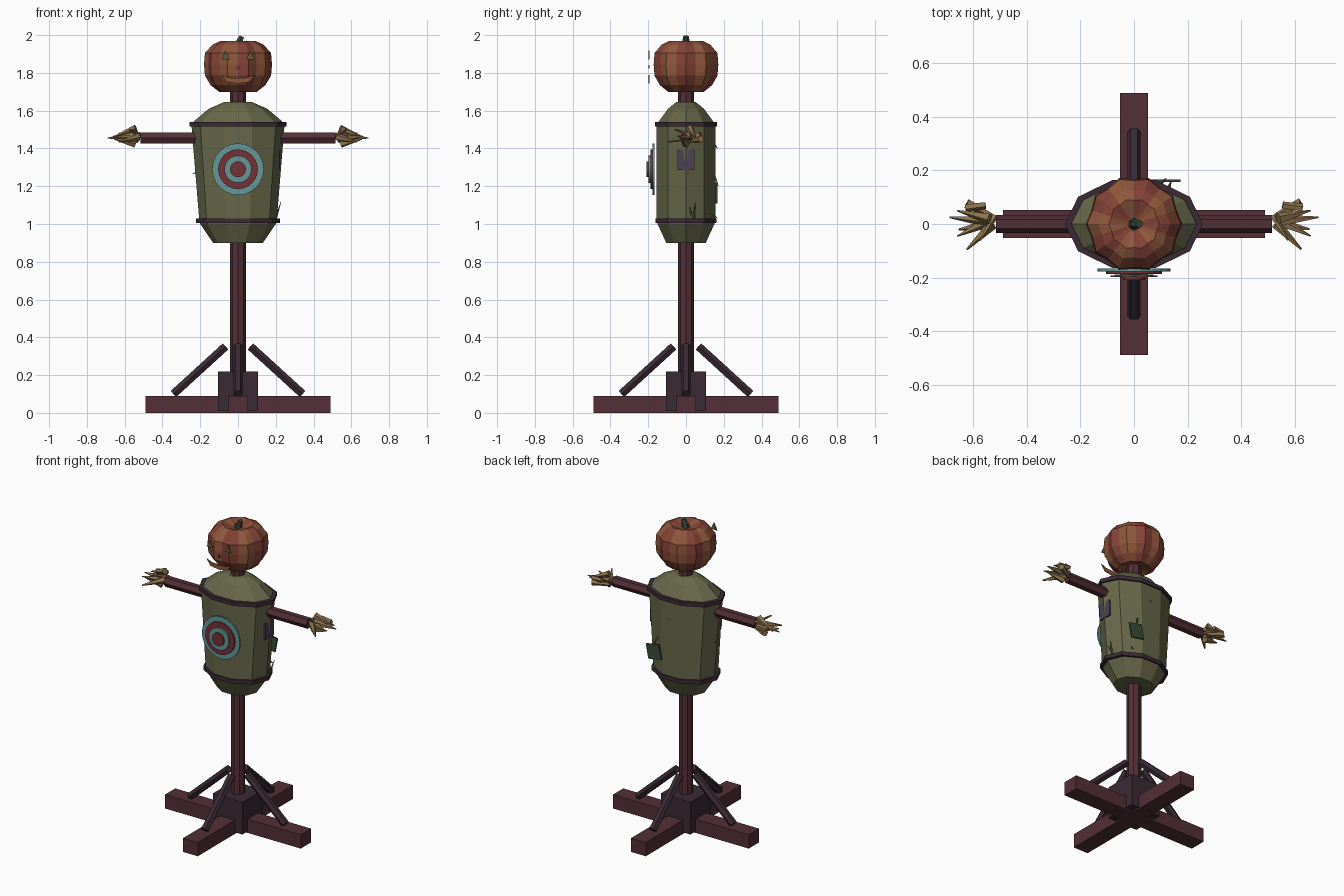
import bpy
from math import cos, sin, pi, tau
from mathutils import Vector, Matrix

if "Cube" in bpy.data.objects:
    bpy.data.objects.remove(bpy.data.objects["Cube"])


def mat(name, hexcol):
    m = bpy.data.materials.new(name)
    rgb = [(int(hexcol[i:i + 2], 16) / 255) ** 2.2 for i in (0, 2, 4)]
    m.diffuse_color = (*rgb, 1)
    m.use_nodes = True
    m.node_tree.nodes["Principled BSDF"].inputs["Base Color"].default_value = m.diffuse_color
    return m


CLOTH, WOOD, DARK = mat("cloth", "66674a"), mat("wood", "533339"), mat("dark", "3d2e37")
TEAL, RED = mat("teal", "659696"), mat("red", "73343a")
ORANGE, RUST = mat("orange", "8f583f"), mat("rust", "824439")
STRAW, PURPLE, GREEN = mat("straw", "8c7350"), mat("purple", "4e4454"), mat("green", "3a4c3c")
OLIVE = mat("olive", "5e5a3c")


def build(name, tubes, *mats, pick=None):
    """Mesh from capped tubes; each tube is a list of rings of points."""
    verts, faces, idx = [], [], []
    for rings in tubes:
        n, o = len(rings[0]), len(verts)
        for r in rings:
            verts += [tuple(p) for p in r]
        for k in range(len(rings) - 1):
            for j in range(n):
                a, b = o + k * n + j, o + k * n + (j + 1) % n
                faces.append((a, b, b + n, a + n))
                idx.append(pick(j) if pick else 0)
        faces.append(tuple(range(o + n - 1, o - 1, -1)))
        e = o + (len(rings) - 1) * n
        faces.append(tuple(range(e, e + n)))
        idx += [0, 0]
    me = bpy.data.meshes.new(name)
    me.from_pydata(verts, [], faces)
    for m in mats:
        me.materials.append(m)
    me.polygons.foreach_set("material_index", idx)
    ob = bpy.data.objects.new(name, me)
    bpy.context.collection.objects.link(ob)
    return ob


def rod(a, b, r1, r2, n):
    a, b = Vector(a), Vector(b)
    d = (b - a).normalized()
    u = Vector((0, 0, 1)).cross(d)
    u = u.normalized() if u.length > 1e-4 else Vector((1, 0, 0))
    v = d.cross(u)
    return [[c + r * (cos(tau * i / n) * u + sin(tau * i / n) * v) for i in range(n)]
            for c, r in ((a, r1), (b, r2))]


def loft(profile, n=10):
    return [[(rx * cos(tau * i / n), ry * sin(tau * i / n), z) for i in range(n)]
            for z, rx, ry in profile]


def box(center, size, rot=None):
    c, (x, y, z) = Vector(center), [s / 2 for s in size]
    R = rot or Matrix.Identity(3)
    return [[c + R @ Vector((sx * x, sy * y, k * z))
             for sx, sy in ((-1, -1), (1, -1), (1, 1), (-1, 1))] for k in (-1, 1)]


def plate(pts, y0, y1):
    """Flat outline in x/z, given thickness along y."""
    return [[(x, y, z) for x, z in pts] for y in (y0, y1)]


# Stand: crossed beams, block, post, braces
build("base_beam_x", [box((0, 0, .045), (.98, .106, .09))], WOOD)
build("base_beam_y", [box((0, 0, .045), (.106, .98, .09))], WOOD)
build("base_block", [box((0, 0, .115), (.214, .214, .21))], DARK)
build("post", [rod((0, 0, .03), (0, 0, 1.76), .043, .043, 8)], WOOD)
for i in range(4):
    c, s = round(cos(i * pi / 2)), round(sin(i * pi / 2))
    build("brace_%d" % i, [rod((.342 * c, .342 * s, .1), (.066 * c, .066 * s, .352),
                               .025, .025, 6)], DARK)

# Sack body and its two bands
build("body", [loft([(.90, .132, .11), (1.0, .2, .158), (1.03, .206, .163), (1.52, .246, .163),
                     (1.545, .232, .15), (1.61, .155, .1), (1.645, .075, .055)])], CLOTH)
build("upper_band", [loft([(1.515, .258, .173), (1.54, .258, .173)])], DARK)
build("lower_band", [loft([(1.005, .222, .17), (1.03, .222, .17)])], DARK)

# Arms and straw hands
STRAWS = [((.53, .01, 1.465), (.69, .025, 1.455), .026, .003),
          ((.53, .0, 1.46), (.625, -.095, 1.435), .022, .004),
          ((.535, .015, 1.45), (.66, -.045, 1.465), .024, .003),
          ((.53, .03, 1.44), (.625, .078, 1.45), .01, .02),
          ((.54, .02, 1.505), (.66, .05, 1.46), .022, .003),
          ((.545, .0, 1.425), (.655, -.02, 1.45), .022, .004),
          ((.555, .07, 1.475), (.63, .06, 1.47), .014, .016),
          ((.52, .03, 1.47), (.575, -.06, 1.5), .014, .004)]
for side, s in (("right", 1), ("left", -1)):
    build(side + "_arm", [rod((0, 0, 1.455), (.515 * s, 0, 1.455), .034, .034, 6)], WOOD)
    build(side + "_hand", [rod((a[0] * s, a[1], a[2]), (b[0] * s, b[1], b[2]), r, q, 5)
                           for a, b, r, q in STRAWS], STRAW)

# Target discs, stepped towards the front
for i, (r, m) in enumerate(((.137, TEAL), (.105, RED), (.072, TEAL), (.042, RED))):
    y = -.172 - .0105 * i
    build("target_ring_%d" % i, [rod((0, y + .005, 1.29), (0, y - .005, 1.29), r, r, 24)], m)

# Patches and loose straws
build("side_patch", [box((.2235, 0, 1.338), (.01, .09, .105))], PURPLE)
build("back_patch", [box((.118, .162, 1.165), (.095, .009, .095),
                         Matrix.Rotation(.2, 3, 'Y'))], GREEN)
build("loose_straws", [rod(a, b, .007, .001, 4) for a, b in (
    ((.2, .04, 1.03), (.228, .05, 1.12)), ((.195, .03, 1.05), (.222, .02, 1.09)),
    ((.13, .135, 1.06), (.14, .165, 1.03)), ((-.205, .03, 1.28), (-.24, .03, 1.265)),
    ((.1, .15, 1.26), (.12, .172, 1.2)), ((0, .15, 1.42), (.01, .168, 1.4)))], CLOTH)

# Pumpkin head with ten lobes, and stem
rings = []
for z, r, g in ((1.715, .05, .96), (1.70, .1, .94), (1.735, .145, .93), (1.785, .175, .93),
                (1.845, .18, .93), (1.905, .175, .93), (1.95, .135, .93), (1.968, .095, .93),
                (1.945, .03, .96)):
    rings.append([(r * (g if i % 2 else 1) * cos(tau * i / 20),
                   r * (g if i % 2 else 1) * sin(tau * i / 20), z) for i in range(20)])
build("head", [rings], RUST, ORANGE, pick=lambda j: (j + 1) // 2 % 2)
build("stem", [rod((0, 0, 1.93), (.004, 0, 1.965), .026, .02, 6),
               rod((.004, 0, 1.96), (.02, 0, 1.993), .02, .015, 6)], GREEN)

# Face plates in front of the head
for side, s in (("right", 1), ("left", -1)):
    build(side + "_eye", [plate([(.043 * s, 1.872), (.088 * s, 1.872), (.066 * s, 1.918)],
                                -.198, -.192)], OLIVE)
build("nose", [plate([(-.014, 1.822), (.014, 1.822), (0, 1.842)], -.198, -.192)], RUST)
grin = [(-.088, 1.79), (-.05, 1.775), (0, 1.772), (.05, 1.775), (.088, 1.79),
        (.06, 1.752), (0, 1.743), (-.06, 1.752)]
build("mouth", [plate(grin, -.198, -.192)], ORANGE)

# Consistent outward normals
import bmesh
for ob in bpy.context.collection.objects:
    bm = bmesh.new()
    bm.from_mesh(ob.data)
    bmesh.ops.recalc_face_normals(bm, faces=bm.faces)
    bm.to_mesh(ob.data)
    bm.free()
